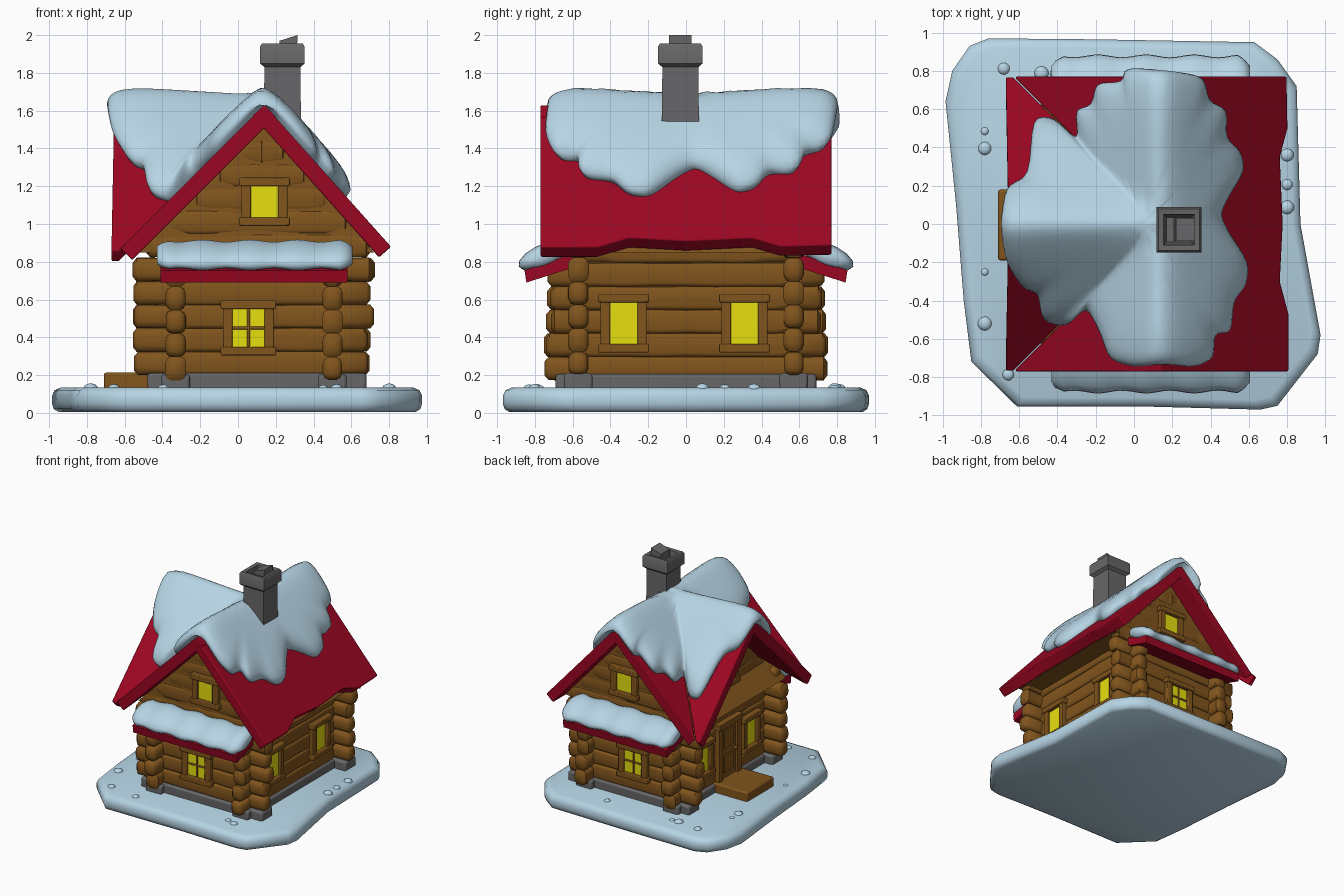
import bpy, bmesh, math, random
from mathutils import Vector, Matrix

if "Cube" in bpy.data.objects:
    bpy.data.objects.remove(bpy.data.objects["Cube"])

random.seed(4)


def material(name, rgb):
    m = bpy.data.materials.new(name)
    m.diffuse_color = (*rgb, 1)
    m.use_nodes = True
    m.node_tree.nodes["Principled BSDF"].inputs["Base Color"].default_value = m.diffuse_color
    return m


SNOW = material("snow_blue", (0.47, 0.66, 0.78))
RED = material("roof_red", (0.33, 0.002, 0.016))
WOOD = material("log_brown", (0.22, 0.09, 0.012))
STONE = material("stone_grey", (0.135, 0.135, 0.14))
GLOW = material("window_yellow", (0.84, 0.78, 0.005))


def finish(name, bm, mat, angle=35):
    bmesh.ops.recalc_face_normals(bm, faces=bm.faces)
    me = bpy.data.meshes.new(name)
    bm.to_mesh(me)
    bm.free()
    me.materials.append(mat)
    for p in me.polygons:
        p.use_smooth = True
    me.set_sharp_from_angle(angle=math.radians(angle))
    ob = bpy.data.objects.new(name, me)
    bpy.context.collection.objects.link(ob)
    return ob


def loft(bm, rings):
    """Skin a list of equal rings and cap both ends."""
    vs = [[bm.verts.new(p) for p in r] for r in rings]
    n = len(vs[0])
    for a, b in zip(vs, vs[1:]):
        for i in range(n):
            bm.faces.new((a[i], a[(i + 1) % n], b[(i + 1) % n], b[i]))
    bm.faces.new(vs[0])
    bm.faces.new(vs[-1])


def prism(bm, pts, offset):
    loft(bm, [pts, [Vector(p) + Vector(offset) for p in pts]])


def box(bm, x0, x1, y0, y1, z0, z1, angle=0):
    pts = [Vector(p) for p in ((x0, y0, z0), (x1, y0, z0), (x1, y1, z0), (x0, y1, z0))]
    rot = Matrix.Rotation(math.radians(angle), 3, 'Z')
    prism(bm, [rot @ p for p in pts], (0, 0, z1 - z0))


def soften(ob, width):
    b = ob.modifiers.new("soft_edges", 'BEVEL')
    b.width, b.segments = width, 2


def log(bm, along_x, a, b, c, z, tip=0.17):
    """Log from a to b at cross position c: round crossing ends, flat-sided middle."""
    rings, steps = [], 6
    stations = [(a, 0.6, 0.65), (a + 0.02, 1, 0.65), (a + tip, 0.98, 0.6)]
    a2, b2 = a + tip + 0.07, b - tip - 0.07
    if b2 > a2:
        stations += [(a2 + (b2 - a2) * i / steps, 0.98, 0.3) for i in range(steps + 1)]
    stations += [(b - tip, 0.98, 0.6), (b - 0.02, 1, 0.65), (b, 0.6, 0.65)]
    for s, k, power in stations:
        k *= random.uniform(0.95, 1.04)
        ring = []
        for i in range(12):
            t = math.tau * (i + 0.5) / 12
            u, w = (math.copysign(abs(f) ** power, f) for f in (math.cos(t), math.sin(t)))
            u, w = c + 0.055 * k * u, z + 0.064 * k * w
            ring.append((s, u, w) if along_x else (u, s, w))
        rings.append(ring)
    loft(bm, rings)


# Snowy ground slab
ground = [(-0.76, 0.97), (-0.2, 0.965), (0.63, 0.95), (0.75, 0.86), (0.85, 0.72), (0.87, 0.0),
          (0.975, -0.58), (0.96, -0.68), (0.75, -0.95), (0.66, -0.97), (0.1, -0.955), (-0.61, -0.955),
          (-0.85, -0.72), (-0.89, -0.4), (-0.93, 0.1), (-0.985, 0.64), (-0.95, 0.8), (-0.86, 0.93)]
bm = bmesh.new()
loft(bm, [[(x * s, y * s, z) for x, y in ground] for z, s in
          ((0.005, 0.965), (0.02, 0.99), (0.05, 1), (0.09, 1), (0.12, 0.985), (0.135, 0.95))])
finish("snow_ground", bm, SNOW, 60)
bm = bmesh.new()
for i in range(16):
    x, y = random.uniform(-0.75, 0.75), random.choice((-1, 1)) * random.uniform(0.76, 0.86)
    if i % 2:
        x, y = random.choice((-0.78, 0.8)), random.uniform(-0.6, 0.6)
    r = random.uniform(0.02, 0.04)
    bmesh.ops.create_icosphere(bm, subdivisions=2, radius=r,
                               matrix=Matrix.Translation((x, y, 0.13)) @ Matrix.Diagonal((1, 1, 0.7, 1)))
finish("snow_lumps", bm, SNOW, 80)

# Stone foundation
bm = bmesh.new()
for y in (-0.57, 0.57):
    box(bm, -0.48, 0.68, y - 0.075, y + 0.075, 0.1, 0.21)
for x in (-0.33, 0.5):
    box(bm, x - 0.075, x + 0.075, -0.69, 0.69, 0.1, 0.205)
soften(finish("foundation", bm, STONE), 0.015)

# Solid wall core, with gable triangles flush with the logs
bm = bmesh.new()
prism(bm, [(-0.36, -0.6, 0.15), (0.535, -0.6, 0.15), (0.535, -0.6, 1.06), (0.14, -0.6, 1.51),
           (-0.36, -0.6, 1.0)], (0, 1.2, 0))
prism(bm, [(-0.365, -0.58, 0.15), (-0.365, 0.58, 0.15), (-0.365, 0.58, 0.93), (-0.365, 0, 1.51),
           (-0.365, -0.58, 0.93)], (0.5, 0, 0))
prism(bm, [(-0.52, -0.62, 0.85), (0.72, -0.62, 0.85), (0.14, -0.62, 1.52)], (0, 1.24, 0))
prism(bm, [(-0.38, -0.65, 0.86), (-0.38, 0.65, 0.86), (-0.38, 0, 1.52)], (0.3, 0, 0))
finish("wall_core", bm, WOOD)

# Stacked logs with crossing ends
bm = bmesh.new()
for i in range(5):
    for y in (-0.57, 0.57):
        log(bm, True, -0.55 + random.uniform(-.01, .02), 0.715 + random.uniform(-.03, .01), y, 0.262 + 0.124 * i)
for i in range(6):
    for x in (-0.33, 0.5):
        e = 0.755 - random.uniform(0, 0.04) if i < 5 else 0.6
        log(bm, False, -e, e, x, 0.235 + 0.124 * i)
finish("wall_logs", bm, WOOD, 50)
bm = bmesh.new()
for i in range(5):
    z = 0.885 + 0.124 * i
    for y in (-0.57, 0.57):
        log(bm, True, 0.14 - (1.51 - z), 0.14 + (1.51 - z) / 1.12, y, z, 0.03)
    log(bm, False, z - 1.51, 1.51 - z, -0.33, z, 0.03)
finish("gable_logs", bm, WOOD, 50)

# Roof panels: plan outlines lifted onto their slopes
RX, RZ = 0.14, 1.63


def panel(name, plan, slope_x, slope_y):
    bm = bmesh.new()
    pts = [(x, y, RZ + slope_x * (x - RX) + slope_y * y) for x, y in plan]
    n = Vector((-slope_x, -slope_y, 1)).normalized()
    prism(bm, pts, -0.085 * n)
    soften(finish(name, bm, RED), 0.008)


panel("roof_right", [(RX, -0.77), (0.81, -0.77), (0.81, -0.47), (0.765, -0.3), (0.78, 0), (0.765, 0.35),
                     (0.805, 0.5), (0.8, 0.77), (RX, 0.77)], -1.12, 0)
for s, side in ((-1, "front"), (1, "back")):
    panel("roof_left_" + side, [(RX, 0), (RX, 0.77 * s), (-0.62, 0.77 * s), (-0.62, 0.76 * s)], 1, 0)
    panel("cross_roof_" + side, [(RX, 0), (-0.655, 0), (-0.67, 0.77 * s), (-0.63, 0.77 * s)], 0, -s)

# Snow draped over the crossing ridges, with a lobed edge
edge = [(-0.13, -0.71), (0, -0.75), (0.15, -0.73), (0.32, -0.75), (0.42, -0.7), (0.42, -0.57),
        (0.51, -0.57), (0.52, -0.4), (0.59, -0.32), (0.6, -0.2), (0.5, -0.05), (0.45, 0.05),
        (0.5, 0.15), (0.58, 0.28), (0.56, 0.38), (0.48, 0.45), (0.49, 0.6), (0.39, 0.64),
        (0.37, 0.77), (0.2, 0.8), (-0.05, 0.82), (-0.06, 0.74), (-0.2, 0.74), (-0.22, 0.62),
        (-0.31, 0.6), (-0.29, 0.43), (-0.42, 0.56), (-0.53, 0.56), (-0.55, 0.25), (-0.67, 0.2),
        (-0.7, 0), (-0.67, -0.2), (-0.58, -0.34), (-0.5, -0.36), (-0.48, -0.51), (-0.35, -0.54),
        (-0.25, -0.43), (-0.18, -0.56)]
fine = []
for i, a in enumerate(edge):
    b = edge[(i + 1) % len(edge)]
    fine += [Vector(a).lerp(Vector(b), k / 4) for k in range(4)]
for _ in range(2):
    fine = [(fine[i - 1] + fine[i] * 2 + fine[(i + 1) % len(fine)]) / 4 for i in range(len(fine))]


def roof_height(x, y, soft):
    d = math.hypot(x - RX, soft)
    z = RZ - d * (1.12 if x > RX else 1)
    return max(z, RZ - math.hypot(y, soft)) if x < RX else z


bm = bmesh.new()
centre, rings = Vector((0.05, 0)), []
tops = [0.04] + [0.1 * i for i in range(1, 10)] + [0.94, 0.97, 0.99, 1]
unders = [(0.985, 0.035), (0.95, -0.01)] + [(0.1 * i, -0.03) for i in range(9, 0, -1)] + [(0.04, -0.03)]
for t, lift in [(t, None) for t in tops] + unders:
    ring = []
    for p in fine:
        q = centre.lerp(p, t)
        if lift is None:
            up = 0.065 + (0.055 + 0.06 * q.length) * math.sqrt(max(0, 1 - t ** 10))
        else:
            up = lift
        ring.append((q.x, q.y, roof_height(q.x, q.y, 0.06 if lift is None else 0.02) + up))
    rings.append(ring)
loft(bm, rings)
finish("roof_snow", bm, SNOW, 80)

# Awnings on front and back, each with a snow roll
for s, side in ((-1, "front"), (1, "back")):
    bm = bmesh.new()
    prism(bm, [(-0.41, s * 0.58, 0.85), (-0.41, s * 0.855, 0.755), (-0.41, s * 0.845, 0.69),
               (-0.41, s * 0.58, 0.775)], (0.99, 0, 0))
    finish("awning_" + side, bm, RED)
    bm = bmesh.new()
    rings = []
    for i in range(33):
        x = -0.43 + 1.035 * i / 32
        e = min(1, 0.6 + 0.25 * min(i, 32 - i))
        w = math.sin(x * 25)
        ring = []
        for k in range(14):
            t = math.tau * k / 14
            u = (0.145 + 0.008 * w) * e * math.cos(t)
            v = (0.056 + 0.006 * w) * e * math.sin(t)
            ring.append((x, s * (0.745 + 0.92 * u + 0.39 * v), 0.835 - 0.39 * u + 0.92 * v))
        rings.append(ring)
    loft(bm, rings)
    finish("awning_snow_" + side, bm, SNOW, 70)

# Windows: u runs along the wall, d is the distance of the wall face from the origin


def window(name, angle, d, u, z0, z1, w, bars=False):
    bm = bmesh.new()
    box(bm, u - w, u + w, -d - 0.012, -d + 0.04, z0, z1, angle)
    finish(name + "_glass", bm, GLOW)
    bm = bmesh.new()
    f, o = 0.05, -d - 0.035
    for k in (-1, 1):
        a, b = sorted((u + k * w, u + k * (w + f)))
        box(bm, a, b, o, -d + 0.04, z0 - 0.01, z1 + 0.01, angle)
    box(bm, u - w - f - 0.012, u + w + f + 0.012, o - 0.01, -d + 0.04, z1, z1 + 0.045, angle)
    box(bm, u - w - f - 0.012, u + w + f + 0.012, o - 0.01, -d + 0.04, z0 - 0.045, z0, angle)
    if bars:
        box(bm, u - 0.008, u + 0.008, -d - 0.02, -d, z0, z1, angle)
        box(bm, u - w, u + w, -d - 0.02, -d, (z0 + z1) / 2 - 0.008, (z0 + z1) / 2 + 0.008, angle)
    soften(finish(name + "_frame", bm, WOOD), 0.006)


for angle, side, k in ((0, "front", 1), (180, "back", -1)):
    window("lower_window_" + side, angle, 0.625, 0.055 * k, 0.35, 0.55, 0.085, True)
    window("gable_window_" + side, angle, 0.625, 0.14 * k, 1.035, 1.2, 0.072)
for u in (-0.33, 0.31):
    window("right_window", 90, 0.555, u, 0.365, 0.585, 0.072)
    window("left_window", -90, 0.385, u, 0.365, 0.585, 0.065)
window("gable_window_left", -90, 0.385, 0, 1.03, 1.2, 0.072)

# Door with frame, and the doorstep
bm = bmesh.new()
box(bm, -0.405, -0.34, -0.1, 0.1, 0.2, 0.66)
for y in (-0.125, 0.125):
    box(bm, -0.425, -0.34, y - 0.025, y + 0.025, 0.2, 0.67)
box(bm, -0.435, -0.34, -0.16, 0.16, 0.66, 0.705)
for z in (0.26, 0.47):
    box(bm, -0.412, -0.39, -0.065, 0.065, z, z + 0.15)
bmesh.ops.create_icosphere(bm, subdivisions=2, radius=0.016, matrix=Matrix.Translation((-0.42, -0.08, 0.43)))
finish("door", bm, WOOD)
bm = bmesh.new()
box(bm, -0.71, -0.36, -0.19, 0.18, 0.11, 0.213)
soften(finish("doorstep", bm, WOOD), 0.012)

# Hollow chimney with a tilted stone inside
bm = bmesh.new()
loft(bm, [[(0.235 + sx * r, -0.03 + sy * r, z) for sx, sy in ((-1, -1), (1, -1), (1, 1), (-1, 1))]
          for z, r in ((1.42, 0.1), (1.83, 0.095), (1.85, 0.118), (1.94, 0.118), (1.955, 0.108),
                       (1.95, 0.08), (1.85, 0.065))])
finish("chimney", bm, STONE)
bm = bmesh.new()
prism(bm, [(0.21, -0.09, 1.85), (0.31, -0.09, 1.85), (0.315, -0.09, 2.0), (0.22, -0.09, 1.97)], (0, 0.12, 0))
finish("chimney_stone", bm, STONE)
